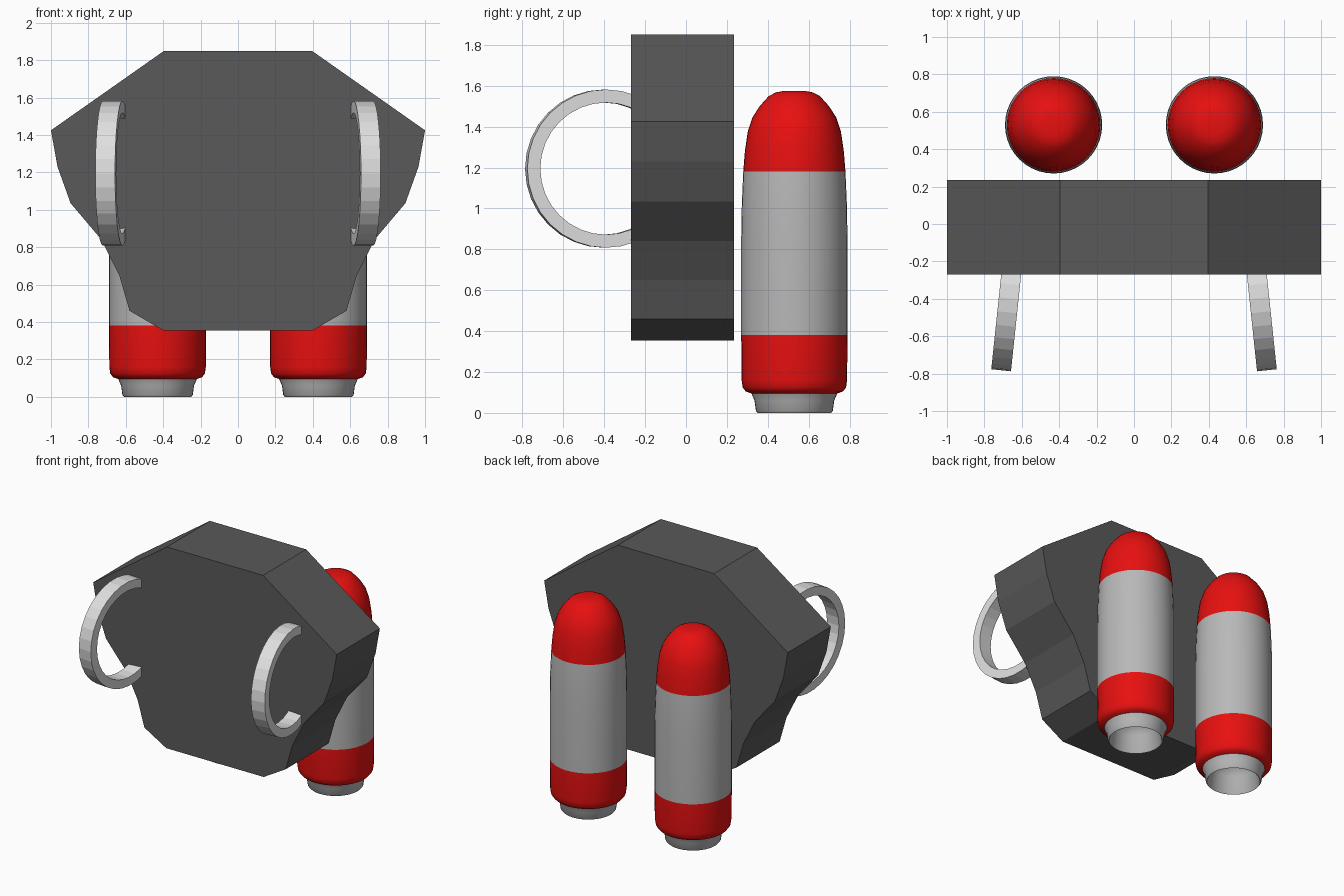
import bpy, bmesh, math
from mathutils import Matrix

cube = bpy.data.objects.get("Cube")
if cube:
    bpy.data.objects.remove(cube, do_unlink=True)


def material(name, rgb):
    m = bpy.data.materials.new(name)
    m.use_nodes = True
    m.diffuse_color = (*rgb, 1)
    m.node_tree.nodes["Principled BSDF"].inputs["Base Color"].default_value = (*rgb, 1)
    return m


dark = material("dark grey", (0.1, 0.1, 0.1))
pale = material("pale grey", (0.74, 0.74, 0.74))
grey = material("mid grey", (0.48, 0.48, 0.48))
red = material("red", (0.8, 0.005, 0.005))


def finish(bm, name, mats, smooth=False):
    bmesh.ops.recalc_face_normals(bm, faces=bm.faces)
    mesh = bpy.data.meshes.new(name)
    bm.to_mesh(mesh)
    bm.free()
    for m in mats:
        mesh.materials.append(m)
    ob = bpy.data.objects.new(name, mesh)
    bpy.context.collection.objects.link(ob)
    if smooth:
        bpy.ops.object.select_all(action='DESELECT')
        ob.select_set(True)
        bpy.context.view_layer.objects.active = ob
        bpy.ops.object.shade_smooth_by_angle(angle=math.radians(40))
    return ob


def lathe(profile, steps, closed=False):
    """Spin (radius, height) points around z."""
    bm = bmesh.new()
    verts = [bm.verts.new((r, 0, z)) for r, z in profile]
    pairs = list(zip(verts, verts[1:] + verts[:1]))
    edges = [bm.edges.new(p) for p in (pairs if closed else pairs[:-1])]
    bmesh.ops.spin(bm, geom=verts + edges, axis=(0, 0, 1), cent=(0, 0, 0),
                   angle=math.tau, steps=steps, use_duplicate=False)
    bmesh.ops.remove_doubles(bm, verts=bm.verts, dist=0.0005)
    return bm


# Body: mirrored outline extruded from front to back
half = [(0.395, 1.85), (1.0, 1.425), (0.965, 1.23), (0.895, 1.035),
        (0.73, 0.84), (0.635, 0.65), (0.58, 0.46), (0.4, 0.355)]
outline = half + [(-x, z) for x, z in reversed(half)]
bm = bmesh.new()
face = bm.faces.new([bm.verts.new((x, -0.27, z)) for x, z in outline])
ext = bmesh.ops.extrude_face_region(bm, geom=[face], use_keep_orig=True)
bmesh.ops.translate(bm, vec=(0, 0.505, 0),
                    verts=[v for v in ext["geom"] if isinstance(v, bmesh.types.BMVert)])
finish(bm, "body", [dark])

# Tube section: domed cavity, nozzle, lower band, barrel, rounded cap
tube = [(0, 0.22), (0.1, 0.2), (0.16, 0.13), (0.175, 0.005), (0.18, 0), (0.188, 0.01),
        (0.195, 0.06), (0.21, 0.095), (0.238, 0.105), (0.253, 0.125), (0.258, 0.16),
        (0.26, 0.38), (0.26, 0.85), (0.257, 1.02), (0.25, 1.18), (0.242, 1.28),
        (0.228, 1.375), (0.205, 1.445), (0.17, 1.5), (0.125, 1.55), (0.09, 1.568),
        (0.05, 1.575), (0, 1.575)]

for side, label in ((1, "left"), (-1, "right")):
    # Back tube, coloured in bands by height
    bm = lathe(tube, 40)
    for f in bm.faces:
        z = f.calc_center_median().z
        r = max(v.co.xy.length for v in f.verts)
        f.material_index = int(r > 0.22 and 0.095 < z < 0.38 or z > 1.18)
    ob = finish(bm, label + "_tube", [grey, red], True)
    ob.location = (side * 0.43, 0.53, 0)

    # Front handle ring, splayed outward and sunk into the body
    bm = lathe([(0.323, -0.053), (0.387, -0.053), (0.387, 0.053), (0.323, 0.053)], 32, True)
    turn = Matrix.Rotation(side * math.radians(6), 4, 'Z') @ Matrix.Rotation(math.pi / 2, 4, 'Y')
    bmesh.ops.transform(bm, matrix=turn, verts=bm.verts)
    ob = finish(bm, label + "_handle", [pale])
    ob.location = (side * 0.67, -0.397, 1.195)
